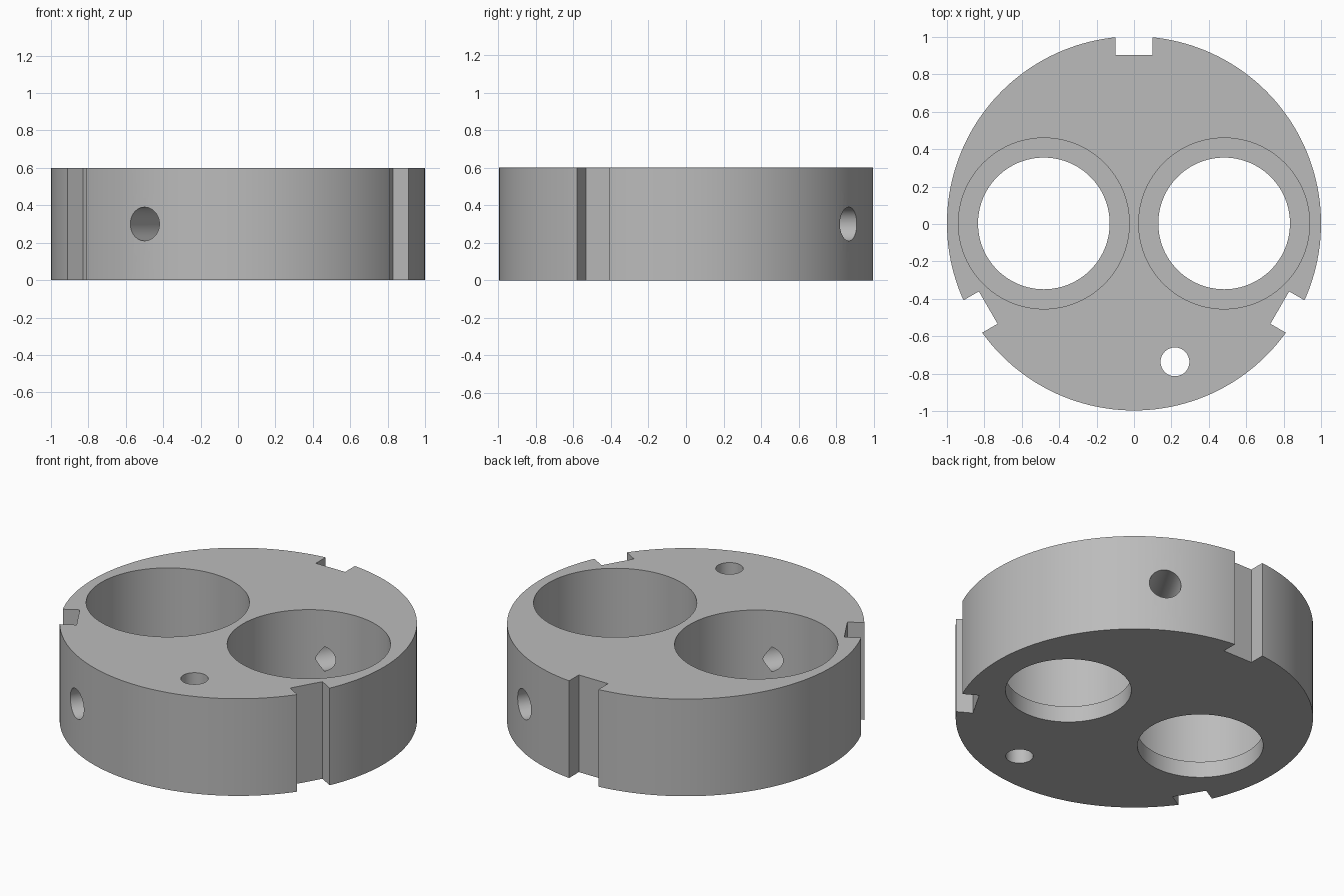
import bpy
from math import pi, radians, cos, sin
from mathutils import Matrix

cube = bpy.data.objects.get("Cube")
if cube:
    bpy.data.objects.remove(cube, do_unlink=True)

H = 0.6          # disc height
SHIFT = 0.003    # centres the notched outline on y = 0

grey = bpy.data.materials.new("machined_grey")
grey.use_nodes = True
color = (0.5, 0.5, 0.5, 1)
grey.diffuse_color = color
grey.node_tree.nodes["Principled BSDF"].inputs["Base Color"].default_value = color


def cylinder(name, x, y, r, z0, z1, sides=96):
    bpy.ops.mesh.primitive_cylinder_add(vertices=sides, radius=r, depth=z1 - z0,
                                        location=(x, y, (z0 + z1) / 2))
    ob = bpy.context.object
    ob.name = name
    return ob


def cut(body, cutter):
    """Subtract the cutter from the body, then discard it."""
    bpy.context.view_layer.objects.active = body
    mod = body.modifiers.new("cut", 'BOOLEAN')
    mod.operation = 'DIFFERENCE'
    mod.solver = 'EXACT'
    mod.object = cutter
    bpy.ops.object.modifier_apply(modifier=mod.name)
    bpy.data.objects.remove(cutter, do_unlink=True)


def drill(angle, r, start, end):
    """Radial drill: cylinder from start to end with a conical tip inward."""
    tip = r * 0.6
    bpy.ops.mesh.primitive_cylinder_add(vertices=48, radius=r, depth=start - end)
    ob = bpy.context.object
    me = ob.data
    # local +z runs outward; pull the inner cap centre to a point
    me.transform(Matrix.Translation((0, 0, (start + end) / 2)))
    import_bm = bmesh.new()
    import_bm.from_mesh(me)
    cap = min(import_bm.faces, key=lambda f: f.calc_center_median().z)
    point = bmesh.ops.poke(import_bm, faces=[cap])["verts"][0]
    point.co.z -= tip
    import_bm.to_mesh(me)
    import_bm.free()
    me.transform(Matrix.Translation((0, SHIFT, H / 2))
                 @ Matrix.Rotation(angle, 4, 'Z') @ Matrix.Rotation(pi / 2, 4, 'Y'))
    return ob


import bmesh

# Main disc
body = cylinder("disc_body", 0, SHIFT, 1.0, 0, H, 160)
body.data.materials.append(grey)

# Two stepped bores with a thin lip at the bottom
for side in (-1, 1):
    cut(body, cylinder("bore", side * 0.482, SHIFT, 0.457, 0.1, H + 0.1))
    cut(body, cylinder("lip_bore", side * 0.482, SHIFT, 0.352, -0.1, 0.3))

# Small vertical through hole
cut(body, cylinder("pin_hole", 0.219, -0.737, 0.077, -0.1, H + 0.1, 48))

# Three rectangular notches around the rim
for deg in (90, 210, 330):
    a = radians(deg)
    bpy.ops.mesh.primitive_cube_add(size=1)
    notch = bpy.context.object
    notch.data.transform(Matrix.Translation((cos(a), sin(a) + SHIFT, H / 2))
                         @ Matrix.Rotation(a, 4, 'Z')
                         @ Matrix.Diagonal((0.2, 0.2, 1.0, 1)))
    cut(body, notch)

# Two opposed radial drillings that break into the bores
for deg in (60, 240):
    cut(body, drill(radians(deg), 0.09, 1.2, 0.51))

# Smooth walls, sharp rims
bpy.ops.object.select_all(action='DESELECT')
body.select_set(True)
bpy.context.view_layer.objects.active = body
bpy.ops.object.transform_apply(location=True, rotation=True, scale=True)
bpy.ops.object.shade_smooth_by_angle(angle=radians(30))
